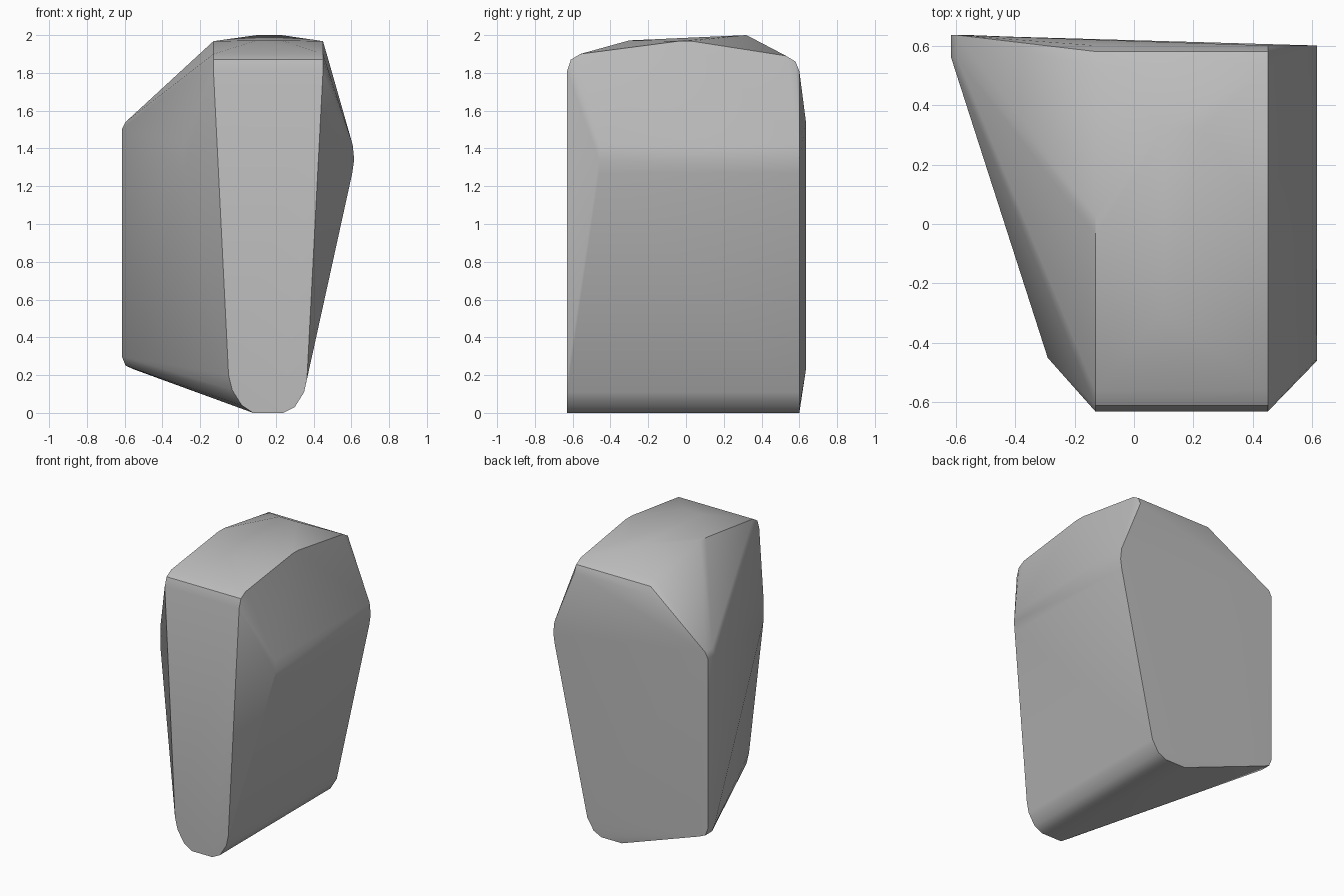
import bpy
import bmesh
from math import radians

FRONT, BACK = -0.63, 0.6
LEFT_EDGE, RIGHT_EDGE = -0.13, 0.45

default_cube = bpy.data.objects.get("Cube")
if default_cube:
    bpy.data.objects.remove(default_cube, do_unlink=True)


def sweep(profile, start, end):
    """Place an x-z profile at two depths."""
    return [(x, y, z) for x, z in profile for y in (start, end)]


def span(profile, start, end):
    """Place a y-z profile at two widths."""
    return [(x, y, z) for y, z in profile for x in (start, end)]


corners = []

# Rounded underside running from front to back
corners += sweep([(-0.05, 0.2), (-0.03, 0.12), (0.02, 0.04), (0.08, 0)], FRONT, BACK)
corners += sweep([(0.24, 0), (0.3, 0.03), (0.35, 0.11), (0.365, 0.18)], FRONT, BACK)

# Shoulder bulging out on the +x side
corners += sweep([(0.605, 1.27), (0.615, 1.34), (0.607, 1.42)], -0.46, BACK)

# Matching front shoulder on the -x side
corners += [(-0.29, -0.45, z) for z in (1.27, 1.42)]

# Tall rear corner on the -x side
corners += sweep([(-0.595, 0.25), (-0.615, 0.3), (-0.615, 1.5), (-0.595, 1.54)], 0.56, 0.635)
corners.append((-0.55, 0.635, 0.23))

# Rounded brow at the front and rear of the top
corners += span([(FRONT, 1.81), (-0.61, 1.87), (-0.56, 1.9)], LEFT_EDGE, RIGHT_EDGE)
corners += span([(0.53, 1.89), (0.58, 1.86), (BACK, 1.81)], LEFT_EDGE, RIGHT_EDGE)

# Low crown with shallow facets
corners += span([(-0.04, 1.968), (0.03, 1.968)], LEFT_EDGE, RIGHT_EDGE)
corners += span([(-0.3, 1.972), (0.32, 2)], 0.1, 0.23)

# Wrap all the corners in one faceted solid
mesh = bpy.data.meshes.new("boulder")
bm = bmesh.new()
for corner in corners:
    bm.verts.new(corner)
hull = bmesh.ops.convex_hull(bm, input=bm.verts[:])
unused = {item for key in ("geom_interior", "geom_unused") for item in hull[key]
          if isinstance(item, bmesh.types.BMVert)}
bmesh.ops.delete(bm, geom=list(unused), context="VERTS")
bmesh.ops.dissolve_limit(bm, angle_limit=radians(1), verts=bm.verts[:], edges=bm.edges[:])
bmesh.ops.recalc_face_normals(bm, faces=bm.faces[:])
bm.to_mesh(mesh)
bm.free()

boulder = bpy.data.objects.new("boulder", mesh)
bpy.context.collection.objects.link(boulder)

# Plain stone colour
stone = bpy.data.materials.new("stone_grey")
stone.use_nodes = True
colour = (0.5, 0.5, 0.5, 1)
stone.diffuse_color = colour
stone.node_tree.nodes["Principled BSDF"].inputs["Base Color"].default_value = colour
mesh.materials.append(stone)

# Soft rounded edges, crisp main edges
bpy.ops.object.select_all(action="DESELECT")
boulder.select_set(True)
bpy.context.view_layer.objects.active = boulder
bpy.ops.object.shade_smooth_by_angle(angle=radians(32))
